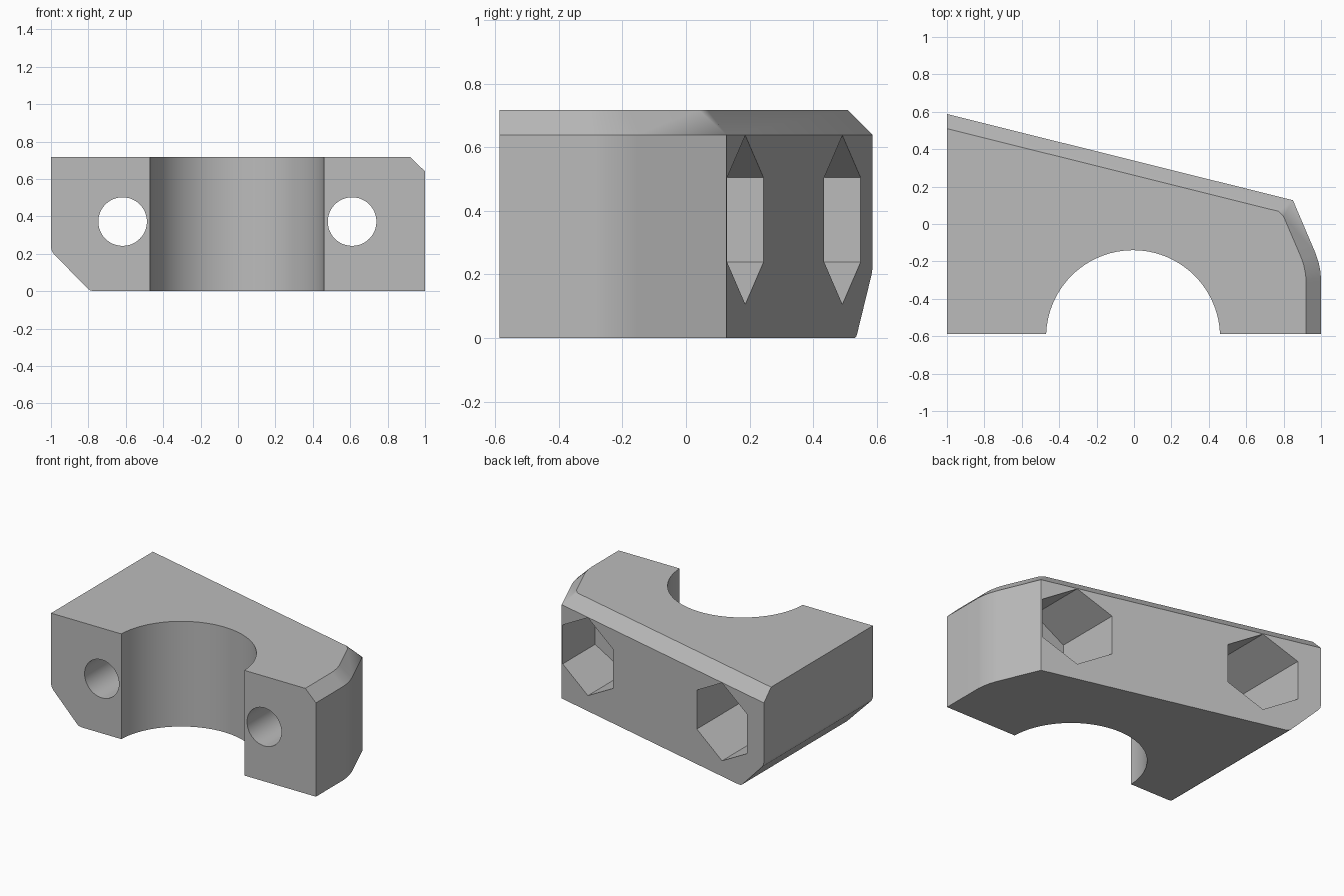
import bpy, bmesh, math
from mathutils import Matrix

if "Cube" in bpy.data.objects:
    bpy.data.objects.remove(bpy.data.objects["Cube"])

grey = bpy.data.materials.new("plain_grey")
grey.diffuse_color = (0.5, 0.5, 0.5, 1)
grey.use_nodes = True
grey.node_tree.nodes["Principled BSDF"].inputs["Base Color"].default_value = grey.diffuse_color


def make_object(name, bm):
    bmesh.ops.recalc_face_normals(bm, faces=bm.faces[:])
    mesh = bpy.data.meshes.new(name)
    bm.to_mesh(mesh)
    bm.free()
    obj = bpy.data.objects.new(name, mesh)
    mesh.materials.append(grey)
    bpy.context.collection.objects.link(obj)
    return obj


def prism_y(name, points, y0, y1):
    """Extrude an (x, z) profile along y."""
    bm = bmesh.new()
    a = [bm.verts.new((x, y0, z)) for x, z in points]
    b = [bm.verts.new((x, y1, z)) for x, z in points]
    bm.faces.new(a)
    bm.faces.new(b)
    n = len(points)
    for i in range(n):
        j = (i + 1) % n
        bm.faces.new((a[i], a[j], b[j], b[i]))
    return make_object(name, bm)


def circle(cx, cz, r, n):
    """Profile with a vertex pointing straight up."""
    return [(cx + r * math.sin(2 * math.pi * i / n),
             cz + r * math.cos(2 * math.pi * i / n)) for i in range(n)]


# Clamp body: plan outline, with an inset top outline for the chamfer
FRONT, BACK, RIM, TOP = -0.588, 0.588, 0.64, 0.718
outer = [(-1, FRONT), (1, FRONT), (1, -0.29), (0.996, -0.25), (0.987, -0.205),
         (0.97, -0.155), (0.85, 0.127), (-1, BACK)]
inner = [(-1, FRONT), (0.92, FRONT), (0.92, -0.30), (0.917, -0.267),
         (0.909, -0.225), (0.897, -0.187), (0.80, 0.04), (0.772, 0.068),
         (-1, 0.51)]
bm = bmesh.new()
low = [bm.verts.new((x, y, 0)) for x, y in outer]
rim = [bm.verts.new((x, y, RIM)) for x, y in outer]
top = [bm.verts.new((x, y, TOP)) for x, y in inner]
bm.faces.new(low)
bm.faces.new(top)
for i in range(1, 7):
    bm.faces.new((low[i], low[i + 1], rim[i + 1], rim[i]))
for i in range(1, 6):
    bm.faces.new((rim[i], rim[i + 1], top[i + 1], top[i]))
bm.faces.new((rim[6], top[7], top[6]))
bm.faces.new((rim[6], rim[7], top[8], top[7]))
bm.faces.new((low[0], low[1], rim[1], top[1], top[0], rim[0]))
bm.faces.new((low[7], low[0], rim[0], top[0], top[8], rim[7]))
body = make_object("clamp_body", bm)

# Large half-round bore
bm = bmesh.new()
bmesh.ops.create_cone(bm, cap_ends=True, segments=96, radius1=0.465,
                      radius2=0.465, depth=3,
                      matrix=Matrix.Translation((-0.005, -0.605, 0.3)))
cutters = [make_object("bore_cutter", bm)]

# Bolt holes with deep hexagonal nut pockets
for x in (-0.617, 0.61):
    cutters.append(prism_y("bolt_hole_cutter", circle(x, 0.372, 0.13, 48), -1, -0.1))
    cutters.append(prism_y("nut_pocket_cutter", circle(x, 0.372, 0.266, 6), -0.22, 1))

# Lower left bevel with softened corners
cutters.append(prism_y("bevel_cutter", [
    (-1.1, -0.1), (-1.1, 0.235), (-1.0, 0.235), (-0.996, 0.217), (-0.986, 0.2),
    (-0.804, 0.014), (-0.79, 0.004), (-0.77, 0), (-0.77, -0.1)], -1, 1))

# Cut everything out of the body
bpy.context.view_layer.objects.active = body
body.select_set(True)
for cutter in cutters:
    mod = body.modifiers.new("cut", "BOOLEAN")
    mod.operation = "DIFFERENCE"
    mod.solver = "EXACT"
    mod.object = cutter
    bpy.ops.object.modifier_apply(modifier=mod.name)
    bpy.data.objects.remove(cutter)

# Smooth the curved walls, keep the edges crisp
bpy.ops.object.select_all(action="DESELECT")
body.select_set(True)
bpy.ops.object.shade_smooth_by_angle(angle=math.radians(24))
weighted = body.modifiers.new("weighted_normals", "WEIGHTED_NORMAL")
weighted.keep_sharp = True
